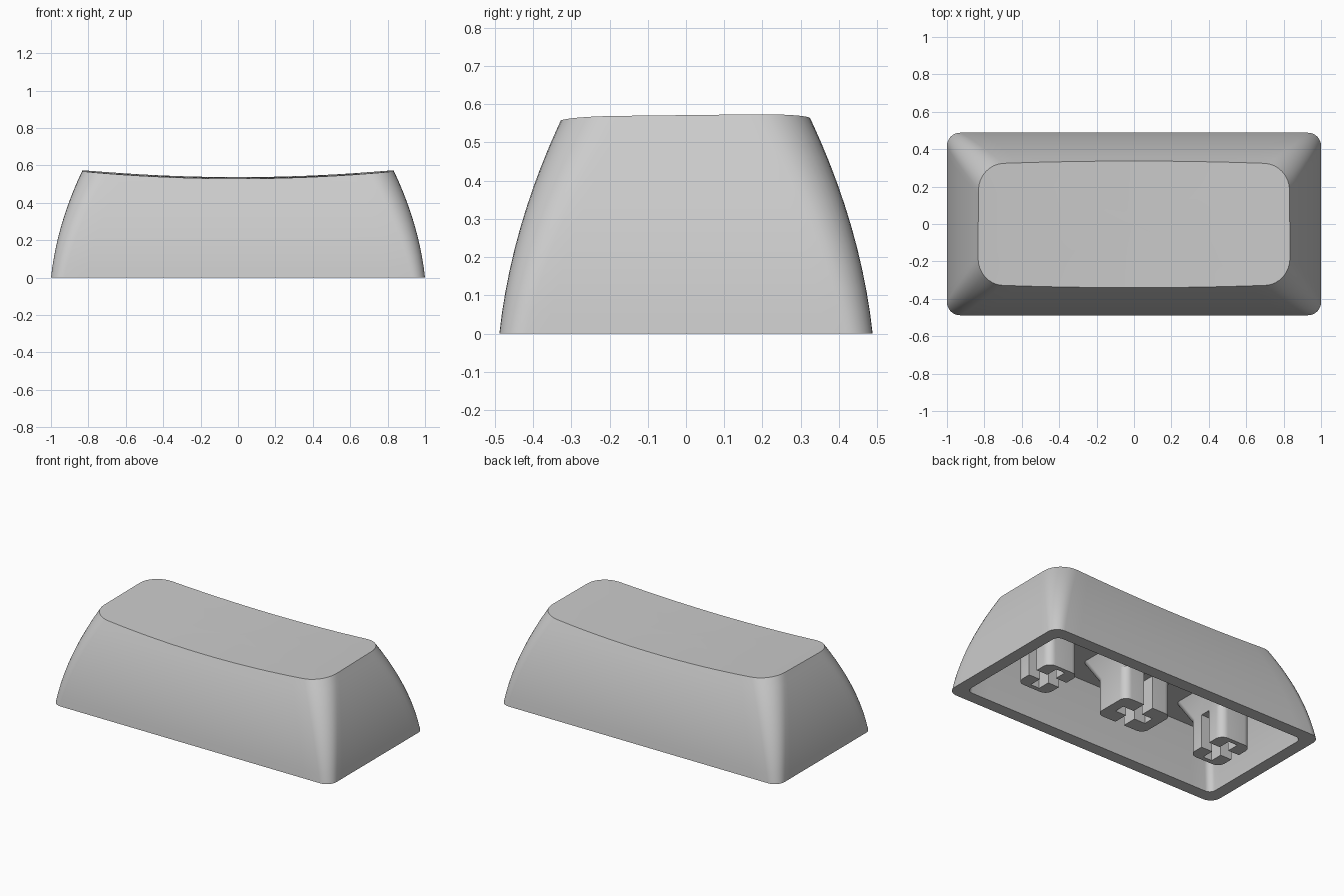
import bpy, bmesh
from math import cos, sin, pi
from mathutils import Vector

cube = bpy.data.objects.get("Cube")
if cube:
    bpy.data.objects.remove(cube, do_unlink=True)

grey = bpy.data.materials.new("plain_grey")
grey.use_nodes = True
colour = (0.6, 0.6, 0.6, 1)
grey.diffuse_color = colour
grey.node_tree.nodes["Principled BSDF"].inputs["Base Color"].default_value = colour

WALL, ROOF, THROW = 0.08, 0.34, 0.215


def rounded_rect(hx, hy, r, arc=8, side=1):
    """Outline points, counter-clockwise, with each straight side split evenly."""
    pts = []
    for k, (sx, sy) in enumerate([(1, 1), (-1, 1), (-1, -1), (1, -1)]):
        for i in range(arc + 1):
            a = (k + i / arc) * pi / 2
            pts.append(Vector((sx * (hx - r) + r * cos(a), sy * (hy - r) + r * sin(a))))
    out = []
    for i, p in enumerate(pts):
        q = pts[(i + 1) % len(pts)]
        n = side if i % (arc + 1) == arc else 1
        out += [p.lerp(q, j / n) for j in range(n)]
    return out


def loft(name, rings, angle=0.5):
    """Skin a list of equal rings and cap both ends."""
    bm = bmesh.new()
    loops = [[bm.verts.new(p) for p in ring] for ring in rings]
    for a, b in zip(loops, loops[1:]):
        for i in range(len(a)):
            j = (i + 1) % len(a)
            bm.faces.new((a[i], a[j], b[j], b[i]))
    bm.faces.new(loops[0])
    bm.faces.new(loops[-1])
    bmesh.ops.recalc_face_normals(bm, faces=bm.faces)
    mesh = bpy.data.meshes.new(name)
    bm.to_mesh(mesh)
    bm.free()
    obj = bpy.data.objects.new(name, mesh)
    bpy.context.collection.objects.link(obj)
    mesh.materials.append(grey)
    smooth(obj, angle)
    return obj


def smooth(obj, angle):
    bpy.ops.object.select_all(action='DESELECT')
    obj.select_set(True)
    bpy.context.view_layer.objects.active = obj
    bpy.ops.object.shade_smooth_by_angle(angle=angle)


def flat_ring(pts, z):
    return [(p.x, p.y, z) for p in pts]


def lean(z):
    """How far the walls have curved inward at a height."""
    return 0.11 * z + 0.32 * z * z


def dish(x, y):
    """Scooped top surface, slightly higher at the back."""
    return 0.533 + 0.055 * x * x + 0.012 * y


def outer(z):
    return rounded_rect(1 - lean(z), 0.488 - lean(z), 0.07 + 0.12 * z, side=16)


def inner(z):
    return rounded_rect(1 - WALL - lean(z), 0.488 - WALL - lean(z), 0.04, side=16)


def outer_ring(t):
    """Wall ring at a fraction of the way up to the scooped top."""
    ring = []
    for i in range(len(outer(0))):
        z = t * 0.55
        for _ in range(4):
            p = outer(z)[i]
            z = t * dish(p.x, p.y)
        ring.append((p.x, p.y, z))
    return ring


# Hollow shell: scooped top, curved walls, rim, cavity and roof
STEPS = 10
edge = outer_ring(1)
rings = [[(x * s, y * s, dish(x * s, y * s)) for x, y, z in edge]
         for s in (0.02, 0.2, 0.4, 0.6, 0.8)]
rings += [outer_ring(1 - i / STEPS) for i in range(STEPS + 1)]
rings += [flat_ring(inner(ROOF * i / 6), ROOF * i / 6) for i in range(7)]
loft("key_shell", rings)


def cut_slot(obj, x, hx, hy):
    """Cut one bar of the cross socket."""
    bpy.ops.mesh.primitive_cube_add(size=2, location=(x, 0, THROW / 2 - 0.05))
    cutter = bpy.context.object
    cutter.scale = (hx, hy, THROW / 2 + 0.05)
    cutter.hide_render = True
    mod = obj.modifiers.new("slot", 'BOOLEAN')
    mod.operation = 'DIFFERENCE'
    mod.solver = 'EXACT'
    mod.object = cutter
    obj.modifiers.move(len(obj.modifiers) - 1, 0)
    bpy.context.view_layer.objects.active = obj
    bpy.ops.object.modifier_apply(modifier=mod.name)
    bpy.data.objects.remove(cutter, do_unlink=True)


def stem(name, x, hx, hy, slots):
    """Post with a flared foot at the roof and a cross socket below."""
    sections = [(0, 0), (0, THROW), (0.072, ROOF + 0.02)]
    obj = loft(name, [[(p.x + x, p.y, z) for p in rounded_rect(hx + g, hy + g, 0.05)]
                      for g, z in sections])
    for sx, sy in slots:
        cut_slot(obj, x, sx, sy)


# Middle stem is split front to back, the side stems left to right
stem("middle_stem", 0, 0.175, 0.129, [(0.11, 0.034), (0.032, 0.16)])
for side, x in (("left", 0.65), ("right", -0.65)):
    stem(side + "_stem", x, 0.112, 0.144, [(0.15, 0.034), (0.032, 0.115)])
